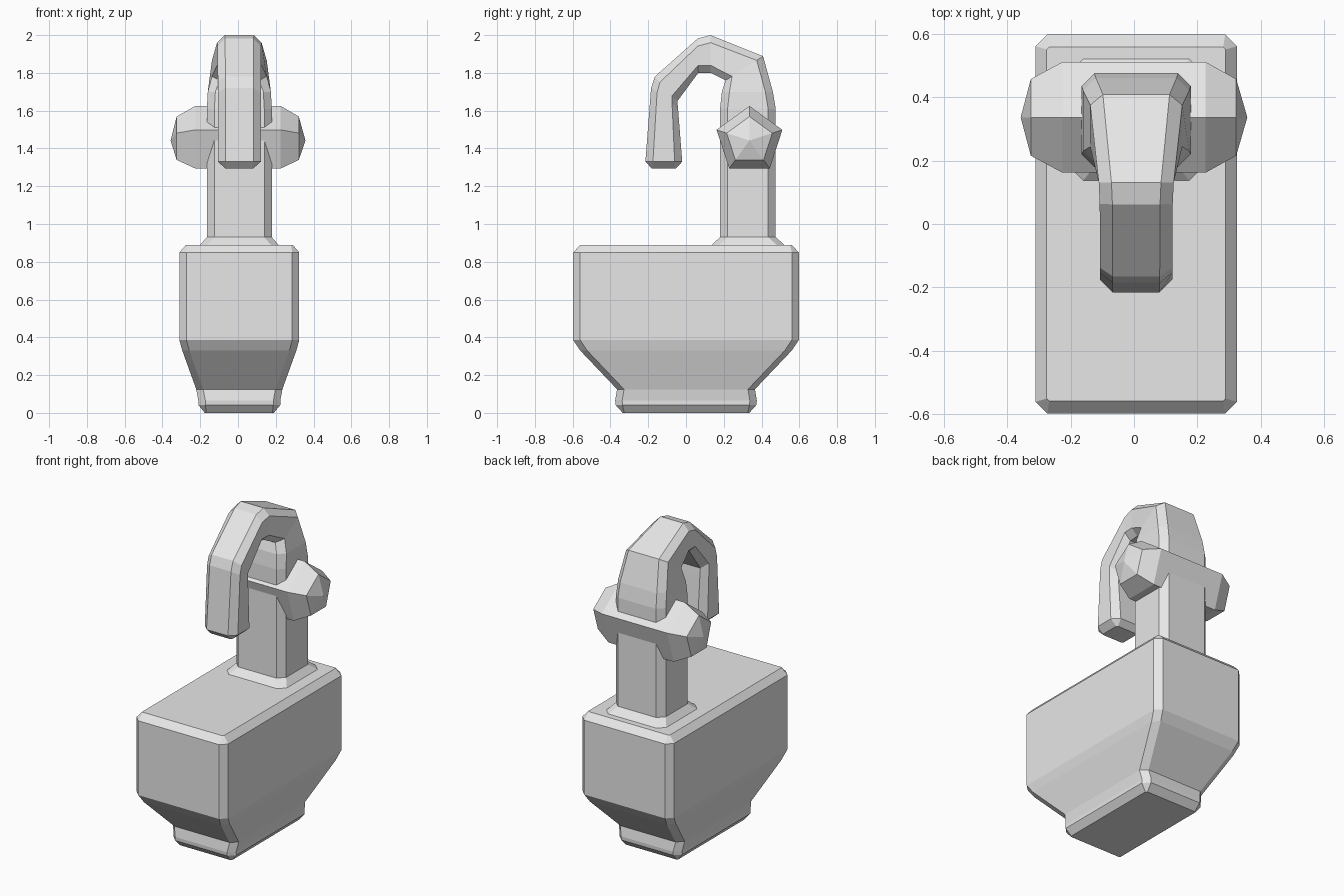
import bpy, bmesh, math
from mathutils import Vector

cube = bpy.data.objects.get("Cube")
if cube:
    bpy.data.objects.remove(cube)

GREY = (0.8, 0.8, 0.8, 1)
grey = bpy.data.materials.new("light_grey")
grey.use_nodes = True
grey.diffuse_color = GREY
grey.node_tree.nodes["Principled BSDF"].inputs["Base Color"].default_value = GREY

MID = 0.007  # centre line of the basin and tap


def chamfered_ring(a, b, half, cut):
    """Rectangle with cut corners: a and b are opposite side midpoints, half is its half width in x."""
    a, b = Vector(a), Vector(b)
    centre, depth = (a + b) / 2, (a - b).length / 2
    v, u = (a - b).normalized(), Vector((1, 0, 0))
    w, d = half - cut, depth - cut
    flat = [(half, -d), (half, d), (w, depth), (-w, depth),
            (-half, d), (-half, -d), (-w, -depth), (w, -depth)]
    return [centre + u * p + v * q for p, q in flat]


def loft(name, rings):
    """Skin a list of matching rings and close both ends."""
    bm = bmesh.new()
    loops = [[bm.verts.new(p) for p in ring] for ring in rings]
    n = len(loops[0])
    for low, high in zip(loops, loops[1:]):
        for i in range(n):
            j = (i + 1) % n
            bm.faces.new((low[i], low[j], high[j], high[i]))
    bm.faces.new(loops[0])
    bm.faces.new(loops[-1])
    bmesh.ops.remove_doubles(bm, verts=bm.verts, dist=0.0005)
    bmesh.ops.recalc_face_normals(bm, faces=bm.faces)
    mesh = bpy.data.meshes.new(name)
    bm.to_mesh(mesh)
    bm.free()
    mesh.materials.append(grey)
    obj = bpy.data.objects.new(name, mesh)
    bpy.context.collection.objects.link(obj)
    return obj


# Basin on its narrow foot: height, half width, half depth
basin = [(0, 0.183, 0.335), (0.042, 0.217, 0.373), (0.065, 0.217, 0.375),
         (0.125, 0.228, 0.365), (0.33, 0.302, 0.56), (0.385, 0.317, 0.597),
         (0.85, 0.317, 0.597), (0.89, 0.282, 0.558)]
loft("basin", [chamfered_ring((MID, d, z), (MID, -d, z), w, 0.037 if 0 < z < 0.87 else 0.008)
               for z, w, d in basin])

# Sloped collar where the tap meets the basin
loft("tap_collar", [chamfered_ring((MID, back, z), (MID, front, z), w, 0.04)
                    for z, w, back, front in [(0.88, 0.215, 0.525, 0.13),
                                              (0.89, 0.207, 0.52, 0.137),
                                              (0.93, 0.172, 0.475, 0.18)]])

# Tap column bending into the spout: outer y, z, inner y, z, half width
spout = [(0.475, 0.92, 0.18, 0.92, 0.172), (0.475, 1.61, 0.18, 1.61, 0.172),
         (0.46, 1.70, 0.19, 1.70, 0.167), (0.408, 1.888, 0.21, 1.76, 0.145),
         (0.13, 2.0, 0.13, 1.80, 0.118), (0.062, 1.982, 0.065, 1.80, 0.115),
         (-0.165, 1.78, -0.046, 1.65, 0.114), (-0.185, 1.72, -0.042, 1.61, 0.114),
         (-0.215, 1.33, -0.02, 1.33, 0.114)]
rings = [chamfered_ring((MID, oy, oz), (MID, iy, iz), w, 0.04) for oy, oz, iy, iz, w in spout]
rings.append(chamfered_ring((MID, -0.182, 1.295), (MID, -0.052, 1.295), 0.075, 0.008))
loft("tap_spout", rings)


# Five-sided cross handle with faceted, pointed ends
def pentagon(x, r):
    return [(x, 0.336 + r * math.sin(k * math.tau / 5), 1.442 + r * math.cos(k * math.tau / 5))
            for k in range(5)]


handle = [(-0.325, 0.127), (-0.226, 0.183), (0.226, 0.183), (0.322, 0.127)]
bar = loft("tap_handle", [pentagon(x, r) for x, r in handle])

# Pull each end cap out to a shallow point
bm = bmesh.new()
bm.from_mesh(bar.data)
for cap in [f for f in bm.faces if len(f.verts) == 5]:
    tip = bmesh.ops.poke(bm, faces=[cap])["verts"][0]
    tip.co.x = math.copysign(0.357, tip.co.x)
bm.to_mesh(bar.data)
bm.free()
